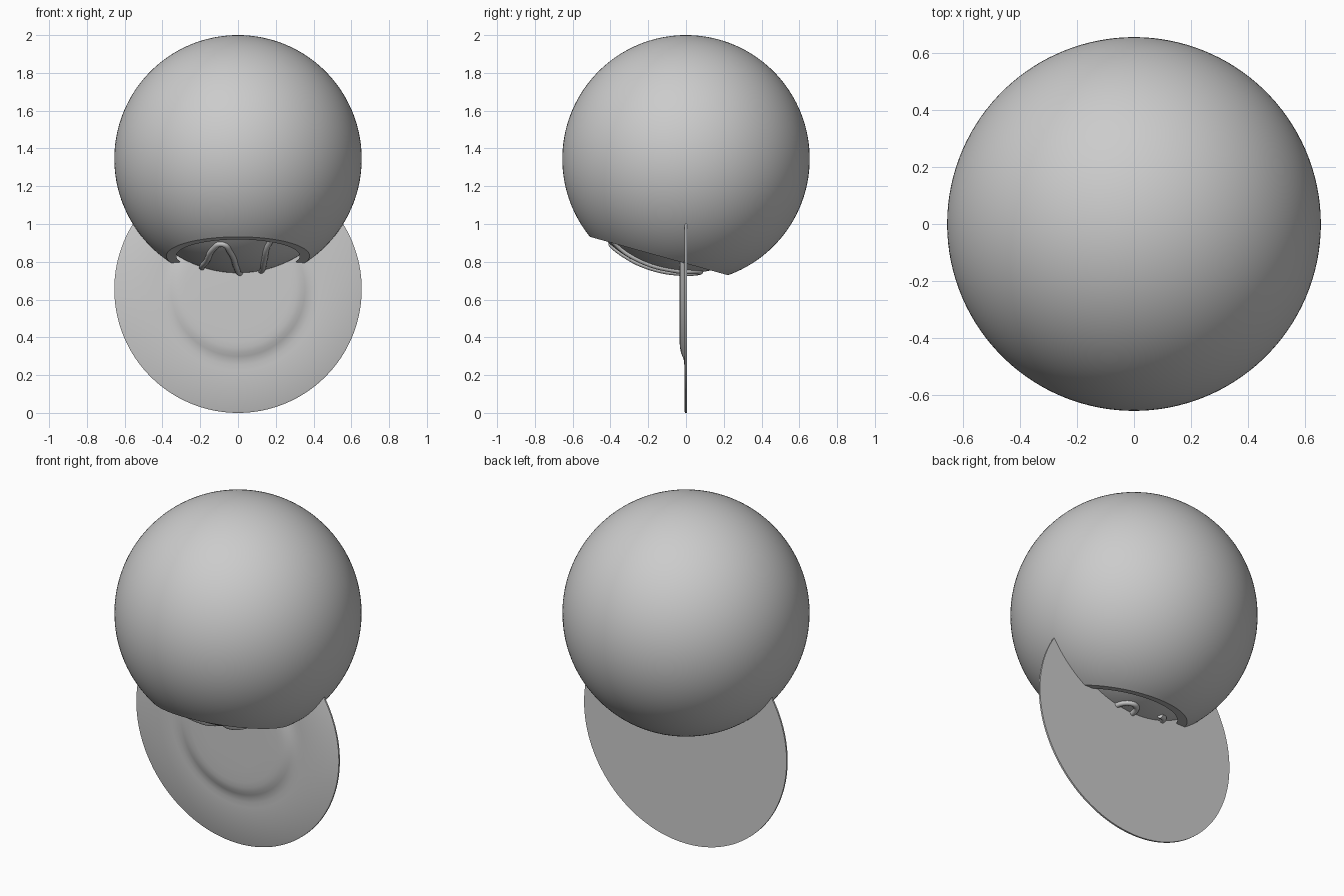
import bpy, bmesh
from math import sin, cos, pi, acos, sqrt, radians
from mathutils import Matrix, Vector

if "Cube" in bpy.data.objects:
    bpy.data.objects.remove(bpy.data.objects["Cube"])

CENTRE = Vector((0, 0, 1.345))
R_OUT, R_IN, R_CORE = 0.655, 0.626, 0.605


def lathe(name, profile, matrix, segments=128):
    """Revolve (radius, height) points around local z, then place with matrix."""
    bm = bmesh.new()
    verts = [bm.verts.new((r, 0, h)) for r, h in profile]
    edges = [bm.edges.new(pair) for pair in zip(verts, verts[1:])]
    bmesh.ops.spin(bm, geom=verts + edges, cent=(0, 0, 0), axis=(0, 0, 1),
                   angle=2 * pi, steps=segments, use_duplicate=False)
    bmesh.ops.remove_doubles(bm, verts=bm.verts, dist=1e-5)
    bmesh.ops.recalc_face_normals(bm, faces=bm.faces)
    bm.transform(matrix)
    mesh = bpy.data.meshes.new(name)
    bm.to_mesh(mesh)
    bm.free()
    obj = bpy.data.objects.new(name, mesh)
    bpy.context.collection.objects.link(obj)
    bpy.ops.object.select_all(action='DESELECT')
    obj.select_set(True)
    bpy.context.view_layer.objects.active = obj
    bpy.ops.object.shade_smooth_by_angle(angle=radians(30))
    return obj


def arc(radius, a0, a1, n=64):
    return [(abs(radius * sin(a)), radius * cos(a))
            for a in (a0 + (a1 - a0) * i / n for i in range(n + 1))]


# Outer shell: hollow ball with a round opening facing down and forward
axis = Vector((0, -0.268, -0.964)).normalized()
aim = Matrix.Translation(CENTRE) @ axis.to_track_quat('Z', 'Y').to_matrix().to_4x4()
cut = 0.534
lathe("outer_shell",
      arc(R_OUT, pi, acos(cut / R_OUT)) + arc(R_IN, acos(cut / R_IN), pi), aim)

# Inner core ball showing through the opening
lathe("inner_core", arc(R_CORE, 0, pi), aim)

# Upright disc with a softly raised centre on its front
face = Matrix.Translation((0, 0, 0.655)) @ Matrix.Rotation(pi / 2, 4, 'X')
lathe("disc_plate",
      [(0, 0.035), (0.2, 0.035), (0.28, 0.034), (0.31, 0.032), (0.335, 0.027),
       (0.355, 0.019), (0.375, 0.012), (0.40, 0.009), (0.43, 0.008),
       (0.648, 0.008), (0.655, 0.004), (0.655, -0.006), (0, -0.006)], face)

# Rounded meandering wire lying on the core
path = [(0.235, -0.375), (0.205, -0.405), (0.165, -0.375), (0.14, -0.25),
        (0.125, -0.05), (0.095, 0.06), (0.045, 0.07), (0.012, -0.02),
        (-0.01, -0.2), (-0.04, -0.345), (-0.085, -0.395), (-0.13, -0.35),
        (-0.165, -0.22), (-0.19, -0.07), (-0.175, 0.035), (-0.13, 0.06)]
curve = bpy.data.curves.new("core_wire", 'CURVE')
curve.dimensions = '3D'
curve.bevel_depth = 0.016
curve.bevel_resolution = 4
curve.use_fill_caps = True
spline = curve.splines.new('BEZIER')
spline.bezier_points.add(len(path) - 1)
for point, (x, y) in zip(spline.bezier_points, path):
    point.co = (x, y, CENTRE.z - sqrt(R_CORE ** 2 - x * x - y * y))
    point.handle_left_type = point.handle_right_type = 'AUTO'
bpy.context.collection.objects.link(bpy.data.objects.new("core_wire", curve))
